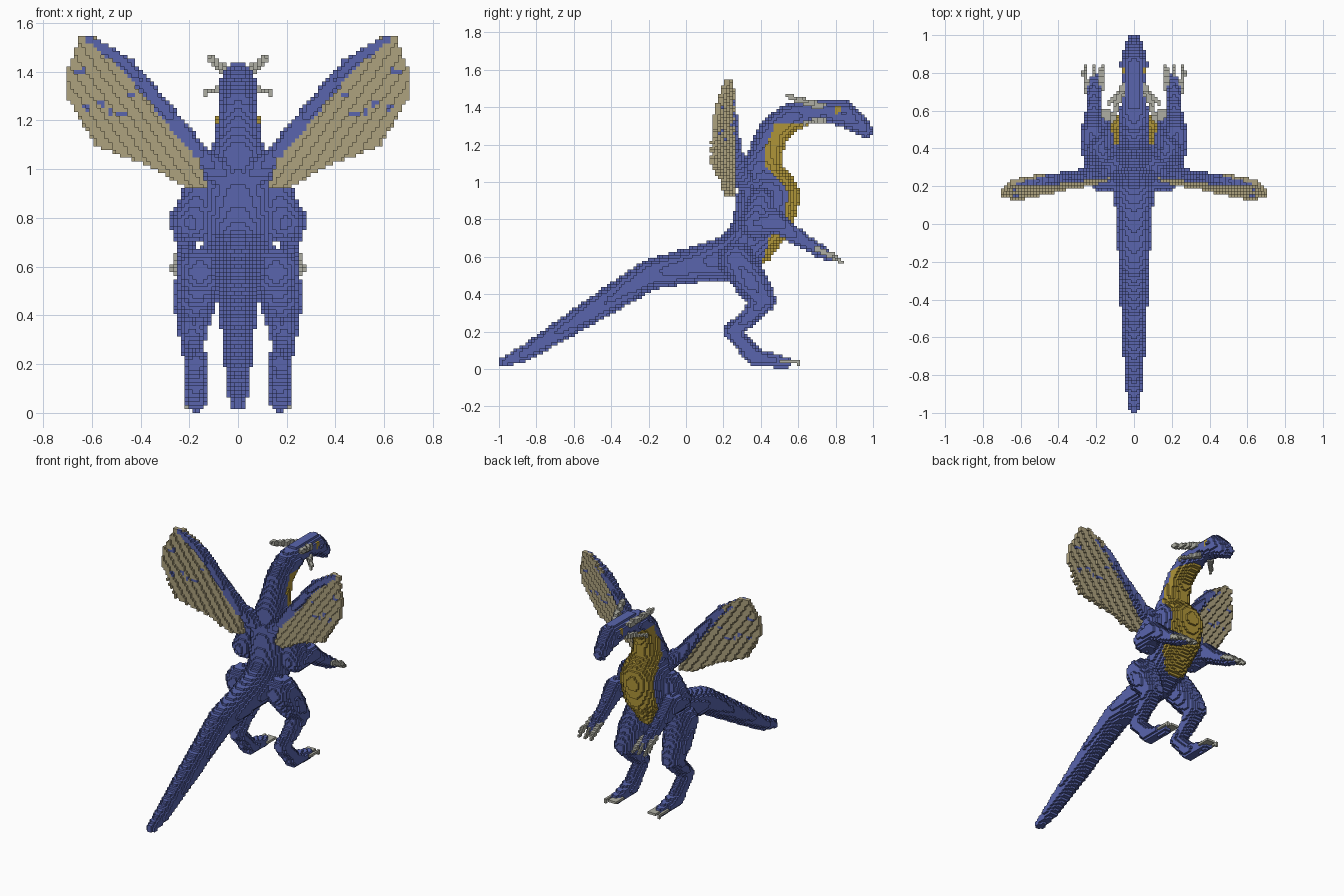
import bpy
import random
from math import floor
from mathutils import Vector

random.seed(4)
S = 2 / 128          # edge length of one block
blocks = {}          # (i, j, k) -> (part name, material index)

cube = bpy.data.objects.get("Cube")
if cube:
    bpy.data.objects.remove(cube, do_unlink=True)


def make_material(name, rgb):
    mat = bpy.data.materials.new(name)
    mat.use_nodes = True
    mat.diffuse_color = (*rgb, 1)
    mat.node_tree.nodes["Principled BSDF"].inputs["Base Color"].default_value = (*rgb, 1)
    return mat


materials = [make_material("blue scales", (0.10, 0.13, 0.42)),
             make_material("tan membrane", (0.42, 0.36, 0.21)),
             make_material("gold belly", (0.43, 0.30, 0.04)),
             make_material("pale claw", (0.43, 0.43, 0.37))]
BLUE, TAN, GOLD, PALE = range(4)


def claim(part, mat, cell, paired):
    """Fill one block, and its mirror twin for paired parts."""
    if not paired:
        blocks.setdefault(cell, (part, mat))
        return
    i, j, k = cell
    blocks.setdefault(cell, ("left_" + part, mat))
    blocks.setdefault((-1 - i, j, k), ("right_" + part, mat))


def centre(cell):
    return Vector([(c + 0.5) * S for c in cell])


def limb(part, points, paired=True, colour=BLUE):
    """Chain of tapered round segments; points are (x, y, z, radius)."""
    for p, q in zip(points, points[1:]):
        a, b = Vector(p[:3]), Vector(q[:3])
        ra, rb = p[3], q[3]
        axis, r = b - a, max(ra, rb)
        spans = [range(floor((min(u, v) - r) / S), floor((max(u, v) + r) / S) + 1)
                 for u, v in zip(a, b)]
        for i in spans[0]:
            for j in spans[1]:
                for k in spans[2]:
                    if k < 0:
                        continue
                    c = centre((i, j, k))
                    t = min(1, max(0, (c - a).dot(axis) / axis.length_squared))
                    if (c - a - axis * t).length <= ra + (rb - ra) * t:
                        mat = colour(c) if callable(colour) else colour
                        claim(part, mat, (i, j, k), paired)


def interpolate(curve, v):
    for (v0, w0), (v1, w1) in zip(curve, curve[1:]):
        if v0 <= v <= v1:
            return w0 + (w1 - w0) * (v - v0) / (v1 - v0)
    return 9


# Gold underside starts in front of this (height, depth) curve
BELLY = [(0.54, 0.40), (0.72, 0.45), (0.85, 0.5), (1.0, 0.51),
         (1.08, 0.42), (1.2, 0.43), (1.27, 0.46), (1.32, 0.48)]


def belly_colour(c):
    front = c.y > interpolate(BELLY, c.z) and c.y < 0.72
    return GOLD if front and abs(c.x) < 0.13 else BLUE


def head_colour(c):
    eye = (c - Vector((0.065 if c.x > 0 else -0.065, 0.81, 1.385))).length < 0.022
    return GOLD if eye else belly_colour(c)


# Arms with three claws
limb("arm", [(0.16, 0.4, 0.9, 0.07), (0.19, 0.37, 0.78, 0.085), (0.225, 0.48, 0.79, 0.062),
             (0.215, 0.58, 0.715, 0.045), (0.21, 0.73, 0.62, 0.034), (0.21, 0.77, 0.6, 0.025)])
for dx in (-0.04, 0, 0.05):
    limb("hand_claw", [(0.21 + dx * 0.7, 0.69, 0.645, 0.016),
                       (0.21 + dx, 0.79, 0.6, 0.016), (0.21 + dx, 0.83, 0.575, 0.012)],
         colour=PALE)

# Legs with three claws
limb("leg", [(0.155, 0.27, 0.58, 0.1), (0.175, 0.35, 0.46, 0.09), (0.185, 0.415, 0.37, 0.068),
             (0.185, 0.34, 0.28, 0.05), (0.175, 0.245, 0.2, 0.045), (0.175, 0.3, 0.14, 0.045),
             (0.175, 0.37, 0.06, 0.05), (0.175, 0.54, 0.035, 0.03)])
for dx in (-0.035, 0, 0.035):
    limb("foot_claw", [(0.175 + dx, 0.52, 0.04, 0.014), (0.175 + dx, 0.6, 0.035, 0.012)],
         colour=PALE)

# Torso, neck and head
limb("torso", [(0, 0.24, 0.59, 0.12), (0, 0.35, 0.68, 0.135), (0, 0.42, 0.82, 0.165),
               (0, 0.44, 0.92, 0.168), (0, 0.405, 1.06, 0.115)], False, belly_colour)
limb("neck", [(0, 0.405, 1.06, 0.115), (0, 0.425, 1.16, 0.09), (0, 0.47, 1.27, 0.083),
              (0, 0.55, 1.34, 0.078), (0, 0.66, 1.375, 0.066)], False, belly_colour)
limb("head", [(0, 0.64, 1.375, 0.065), (0, 0.74, 1.38, 0.06), (0, 0.84, 1.367, 0.072),
              (0, 0.91, 1.32, 0.055), (0, 0.96, 1.275, 0.042)], False, head_colour)

# Horns and cheek spikes
limb("horn", [(0.05, 0.73, 1.405, 0.02), (0.085, 0.65, 1.425, 0.018),
              (0.115, 0.54, 1.46, 0.013)], colour=PALE)
limb("cheek_spike", [(0.05, 0.73, 1.33, 0.018), (0.135, 0.63, 1.315, 0.011)], colour=PALE)

# Tail
limb("tail", [(0, -0.975, 0.035, 0.028), (0, -0.85, 0.09, 0.045), (0, -0.52, 0.3, 0.066),
              (0, -0.19, 0.505, 0.083), (0, 0.08, 0.565, 0.1), (0, 0.24, 0.6, 0.12)], False)

# Wing bone along the leading edge
limb("wing_bone", [(0.07, 0.33, 0.98, 0.06), (0.16, 0.28, 1.06, 0.042), (0.3, 0.255, 1.245, 0.033),
                   (0.45, 0.235, 1.425, 0.03), (0.61, 0.21, 1.535, 0.014)])

# Wing membrane, a thin stepped sheet inside this outline (x, z)
OUTLINE = [(0.12, 0.92), (0.2, 0.92), (0.39, 1.025), (0.58, 1.09), (0.71, 1.31), (0.71, 1.38),
           (0.645, 1.55), (0.6, 1.55), (0.45, 1.45), (0.3, 1.25), (0.16, 1.04)]


def inside(x, z):
    hit = False
    for (x0, z0), (x1, z1) in zip(OUTLINE, OUTLINE[1:] + OUTLINE[:1]):
        if (z0 > z) != (z1 > z) and x < x0 + (x1 - x0) * (z - z0) / (z1 - z0):
            hit = not hit
    return hit


specks = [(random.uniform(0.42, 0.68), random.uniform(1.2, 1.45)) for n in range(9)]
for i in range(floor(0.1 / S), floor(0.75 / S)):
    for k in range(floor(0.9 / S), floor(1.6 / S)):
        x, y, z = centre((i, 0, k))
        if not inside(x, z):
            continue
        across = (x - 0.12) * 0.73 - (z - 0.95) * 0.68
        j = floor((0.245 - 0.3 * across - 0.08 * (x - 0.12)) / S)
        spot = any(abs(x - u) + abs(z - v) < 0.018 for u, v in specks)
        for step in range(2):
            claim("wing_membrane", BLUE if spot else TAN, (i, j + step, k), True)

# Turn the blocks into one mesh per part, keeping only outer faces
SIDES = []
for axis in range(3):
    u, v = (axis + 1) % 3, (axis + 2) % 3
    for sign in (-1, 1):
        ring = []
        for du, dv in ((0, 0), (1, 0), (1, 1), (0, 1)):
            corner = [0, 0, 0]
            corner[axis], corner[u], corner[v] = max(sign, 0), du, dv
            ring.append(corner)
        normal = [0, 0, 0]
        normal[axis] = sign
        SIDES.append((normal, ring if sign > 0 else ring[::-1]))

parts = {}
for cell, (part, mat) in blocks.items():
    verts, faces, mats = parts.setdefault(part, ({}, [], []))
    for normal, ring in SIDES:
        if tuple(c + n for c, n in zip(cell, normal)) in blocks:
            continue
        corners = [tuple(c + o for c, o in zip(cell, off)) for off in ring]
        faces.append([verts.setdefault(c, len(verts)) for c in corners])
        mats.append(mat)

for part, (verts, faces, mats) in parts.items():
    if not faces:
        continue
    mesh = bpy.data.meshes.new(part)
    mesh.from_pydata([[c * S for c in v] for v in verts], [], faces)
    used = sorted(set(mats))
    for m in used:
        mesh.materials.append(materials[m])
    mesh.polygons.foreach_set("material_index", [used.index(m) for m in mats])
    mesh.update()
    bpy.context.collection.objects.link(bpy.data.objects.new(part, mesh))
